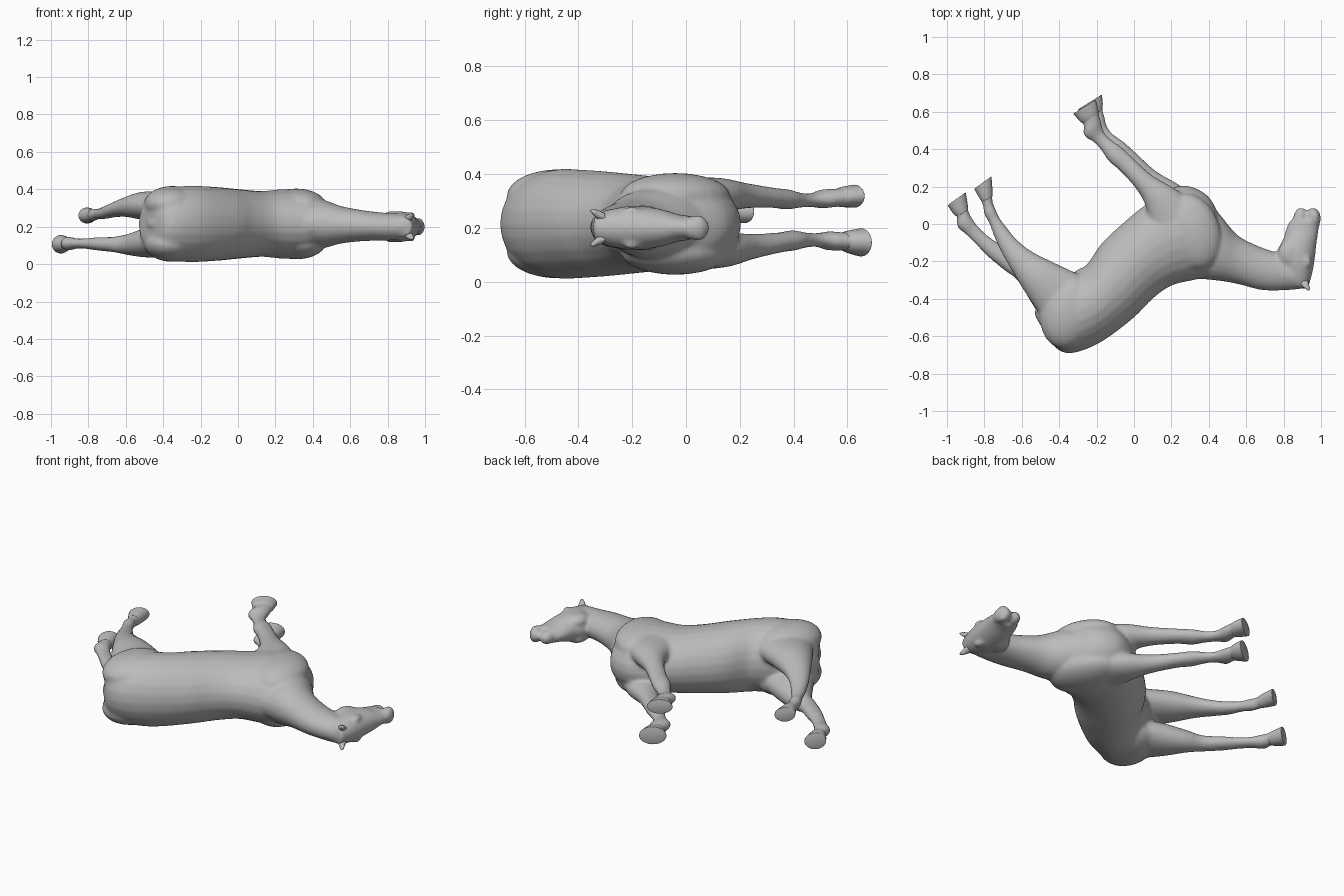
import bpy, bmesh, math
from mathutils import Vector, Matrix

if "Cube" in bpy.data.objects:
    bpy.data.objects.remove(bpy.data.objects["Cube"])

MID = 0.215  # height of the animal's plane of symmetry
grey = bpy.data.materials.new("clay_grey")
grey.use_nodes = True
COLOUR = (0.5, 0.5, 0.5, 1)
grey.diffuse_color = COLOUR
grey.node_tree.nodes["Principled BSDF"].inputs["Base Color"].default_value = COLOUR


def finish(name, bm):
    bmesh.ops.recalc_face_normals(bm, faces=bm.faces)
    me = bpy.data.meshes.new(name)
    bm.to_mesh(me)
    bm.free()
    me.materials.append(grey)
    for p in me.polygons:
        p.use_smooth = True
    ob = bpy.data.objects.new(name, me)
    bpy.context.collection.objects.link(ob)
    return ob


def smooth_rings(rings, steps=5):
    """Catmull-Rom interpolation between the given rings."""
    pts = [rings[0], *rings, rings[-1]]
    out = []
    for p0, p1, p2, p3 in zip(pts, pts[1:], pts[2:], pts[3:]):
        for t in (i / steps for i in range(steps)):
            out.append([b + .5 * t * (c - a + t * (2 * a - 5 * b + 4 * c - d + t * (3 * (b - c) + d - a)))
                        for a, b, c, d in zip(p0, p1, p2, p3)])
    return out + [rings[-1]]


def loft(bm, rings, sides=24):
    """Each ring is (ax, ay, bx, by, z, half_thickness): an ellipse spanning a to b."""
    loops = []
    for ax, ay, bx, by, z, h in smooth_rings(rings):
        c = Vector(((ax + bx) / 2, (ay + by) / 2, z))
        u = Vector(((ax - bx) / 2, (ay - by) / 2, 0))
        loops.append([bm.verts.new(c + u * math.cos(t) + Vector((0, 0, h * math.sin(t))))
                      for t in (2 * math.pi * i / sides for i in range(sides))])
    for p, q in zip(loops, loops[1:]):
        for i in range(sides):
            j = (i + 1) % sides
            bm.faces.new((p[i], p[j], q[j], q[i]))
    bm.faces.new(loops[0])
    bm.faces.new(loops[-1])


def blob(bm, centre, size, angle=0):
    m = Matrix.Translation(centre) @ Matrix.Rotation(math.radians(angle), 4, 'Z')
    bmesh.ops.create_uvsphere(bm, u_segments=24, v_segments=14, radius=1,
                              matrix=m @ Matrix.Diagonal((*size, 1)))


body = bmesh.new()

# Torso, rump to chest
loft(body, [(x, y, u, v, MID, h) for x, y, u, v, h in [
    (-.47, -.59, -.53, -.49, .08), (-.43, -.65, -.52, -.43, .14), (-.365, -.69, -.46, -.36, .178),
    (-.27, -.675, -.31, -.25, .203), (-.15, -.615, -.25, -.215, .203), (0, -.50, -.17, -.10, .195),
    (.10, -.40, -.03, .03, .183), (.20, -.33, .07, .11, .176), (.32, -.30, .17, .18, .186),
    (.41, -.28, .28, .205, .175), (.455, -.23, .39, .155, .135), (.48, -.16, .45, .06, .08)]])

# Neck
loft(body, [
    (.25, -.29, .36, .16, MID, .10), (.42, -.30, .46, .05, MID, .13), (.55, -.32, .555, -.06, .21, .10),
    (.68, -.353, .67, -.12, .205, .082), (.80, -.355, .765, -.155, .2, .075), (.915, -.345, .82, -.20, .2, .07)])

# Head, poll to muzzle
loft(body, [(x, y, u, v, .2, h) for x, y, u, v, h in [
    (.93, -.345, .84, -.33, .05), (.952, -.27, .79, -.23, .076), (.965, -.20, .765, -.15, .082),
    (.977, -.10, .795, -.085, .07), (.988, -.03, .815, -.02, .05), (.995, .02, .835, .02, .046)]])
blob(body, (.962, .035, .2), (.037, .054, .046), 10)   # upper lip
blob(body, (.887, .038, .2), (.036, .052, .038), -15)  # lower lip
for s in (-1, 1):
    blob(body, (.925, -.2, .2 + s * .064), (.022, .032, .016), 10)   # brow over the eye
    blob(body, (.83, -.16, .2 + s * .05), (.06, .07, .034))          # cheek
    blob(body, (.965, .045, .2 + s * .03), (.024, .028, .018))       # nostril flare
    blob(body, (.31, -.04, MID + s * .105), (.15, .21, .084), 20)    # shoulder
    blob(body, (-.35, -.47, MID + s * .105), (.15, .20, .098), -15)  # haunch

# Front legs: shared side profile, one slightly ahead of the other
FRONT = [(.40, .06, .10, -.06, .08), (.25, .19, .08, .085, .066), (.11, .275, .035, .185, .048),
         (.0, .375, -.06, .295, .038), (-.06, .43, -.12, .345, .038), (-.11, .465, -.165, .41, .028),
         (-.15, .51, -.21, .455, .026), (-.165, .565, -.255, .485, .036), (-.175, .60, -.258, .545, .034),
         (-.18, .63, -.275, .565, .036)]
FRONT_Z = {"upper": [.31, .32, .32, .312, .306, .303, .303, .308, .312, .315],
           "lower": [.12, .12, .13, .145, .153, .155, .155, .152, .15, .15]}
FRONT_SHIFT = {"upper": (-.012, -.014), "lower": (.008, .008)}
for side, zs in FRONT_Z.items():
    dx, dy = FRONT_SHIFT[side]
    loft(body, [(x + dx, y + dy, u + dx, v + dy, z, h) for (x, y, u, v, h), z in zip(FRONT, zs)])

# Hind legs, in different strides
loft(body, [
    (-.27, -.30, -.47, -.55, .125, .085), (-.41, -.24, -.55, -.42, .115, .08),
    (-.53, -.195, -.625, -.30, .105, .058), (-.63, -.17, -.69, -.25, .105, .042),
    (-.715, -.11, -.775, -.18, .108, .036), (-.79, -.055, -.845, -.11, .11, .028),
    (-.835, -.01, -.895, -.06, .11, .028), (-.865, .03, -.945, -.015, .11, .037),
    (-.885, .07, -.947, .035, .11, .034), (-.89, .11, -.965, .065, .11, .036)])
loft(body, [
    (-.28, -.275, -.48, -.52, .305, .085), (-.43, -.205, -.58, -.37, .312, .075),
    (-.54, -.15, -.65, -.255, .305, .053), (-.62, -.09, -.705, -.16, .29, .04),
    (-.675, -.025, -.745, -.075, .275, .034), (-.72, .035, -.775, .005, .268, .028),
    (-.74, .08, -.80, .05, .265, .034), (-.755, .115, -.807, .095, .26, .033),
    (-.757, .145, -.817, .12, .26, .034), (-.757, .175, -.825, .145, .26, .036)])

# Dock of the tail
blob(body, (-.44, -.60, MID), (.03, .07, .03), 38)

# Blend the body masses into one skin
horse = finish("horse_body", body)
skin = horse.modifiers.new("skin", 'REMESH')
skin.mode = 'VOXEL'
skin.voxel_size = 0.010
skin.use_smooth_shade = True
soft = horse.modifiers.new("soften", 'SMOOTH')
soft.factor = 0.5
soft.iterations = 8

# Hooves: flaring plugs with flat soles
HOOVES = {
    "front_hoof_upper": [(-.19, .59, -.268, .535, .312, .033), (-.193, .62, -.29, .55, .315, .038),
                         (-.205, .665, -.325, .59, .318, .043)],
    "front_hoof_lower": [(-.17, .61, -.247, .56, .15, .034), (-.167, .645, -.265, .575, .148, .043),
                         (-.172, .692, -.30, .612, .146, .053)],
    "hind_hoof_lower": [(-.886, .075, -.946, .038, .11, .034), (-.89, .11, -.97, .06, .108, .042),
                        (-.90, .17, -.997, .10, .106, .05)],
    "hind_hoof_upper": [(-.757, .145, -.814, .118, .26, .034), (-.757, .185, -.83, .145, .26, .039),
                        (-.762, .255, -.855, .188, .26, .043)]}
for name, rings in HOOVES.items():
    bm = bmesh.new()
    loft(bm, rings)
    hoof = finish(name, bm)
    bevel = hoof.modifiers.new("rim", 'BEVEL')
    bevel.limit_method = 'ANGLE'
    bevel.angle_limit = math.radians(50)
    bevel.width = 0.008
    bevel.segments = 2

# Ears
for name, s in (("left_ear", 1), ("right_ear", -1)):
    bm = bmesh.new()
    loft(bm, [(.93, -.30, .88, -.31, .2 + s * .04, .016), (.935, -.325, .898, -.333, .2 + s * .05, .017),
              (.94, -.34, .915, -.345, .2 + s * .058, .012), (.938, -.354, .93, -.356, .2 + s * .064, .003)], 10)
    finish(name, bm)
